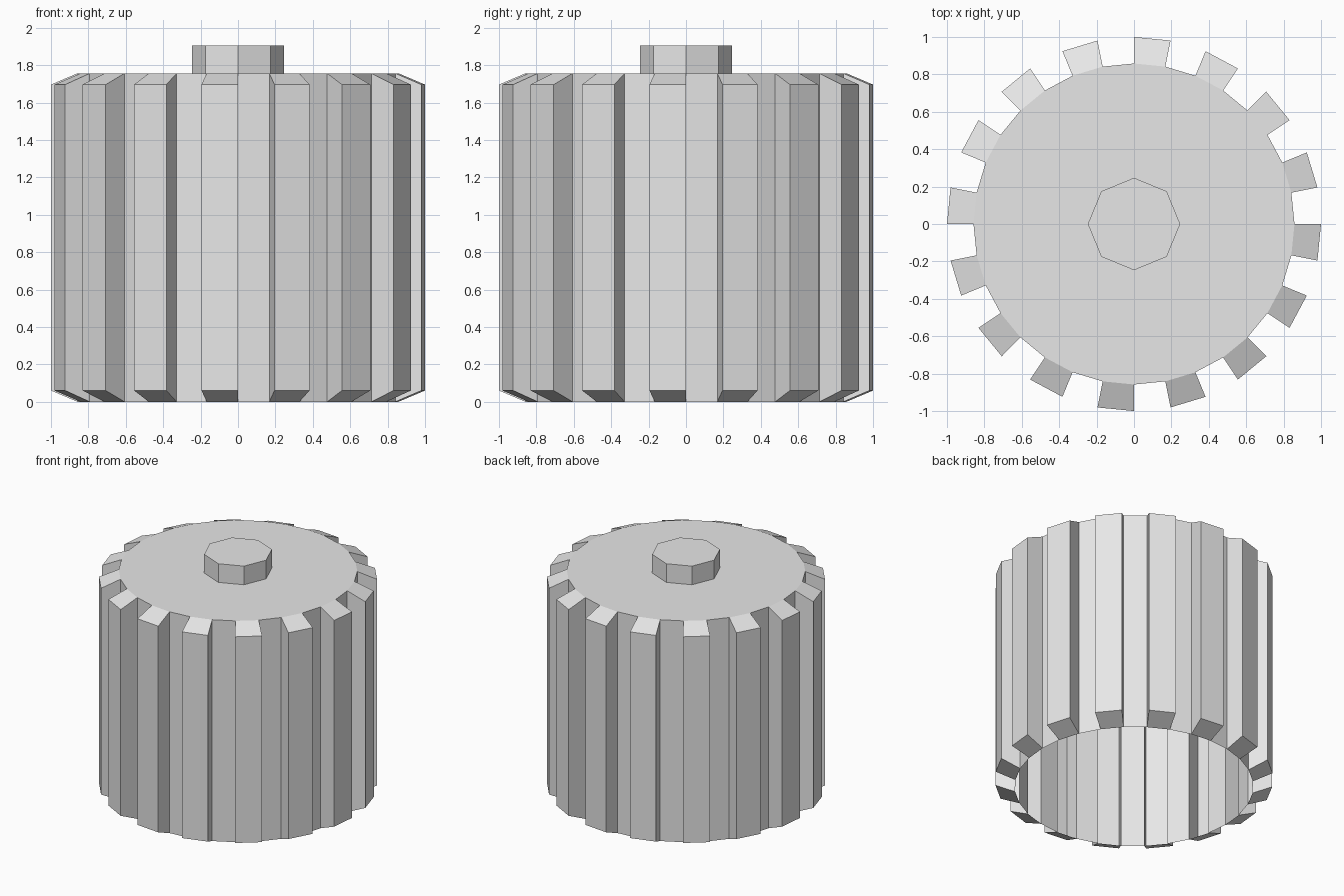
import bpy, bmesh, math
from mathutils import Matrix

cube = bpy.data.objects.get("Cube")
if cube:
    bpy.data.objects.remove(cube, do_unlink=True)

SIDES, RADIUS, TOOTH_RADIUS = 32, 0.858, 1.0
HEIGHT, KNOB_HEIGHT, BEVEL = 1.756, 0.148, 0.06

grey = bpy.data.materials.new("plain grey")
grey.use_nodes = True
grey.diffuse_color = (0.8, 0.8, 0.8, 1)
grey.node_tree.nodes["Principled BSDF"].inputs["Base Color"].default_value = (0.8, 0.8, 0.8, 1)


def prism(sides, radius, bottom, height):
    """Upright prism without its bottom face."""
    bm = bmesh.new()
    bmesh.ops.create_cone(bm, cap_ends=True, segments=sides, radius1=radius, radius2=radius,
                          depth=height, matrix=Matrix.Translation((0, 0, bottom + height / 2)))
    bm.normal_update()
    base = [f for f in bm.faces if f.normal.z < -0.5]
    bmesh.ops.delete(bm, geom=base, context='FACES_ONLY')
    return bm


def finish(bm, name):
    bm.normal_update()
    mesh = bpy.data.meshes.new(name)
    bm.to_mesh(mesh)
    bm.free()
    mesh.materials.append(grey)
    obj = bpy.data.objects.new(name, mesh)
    bpy.context.collection.objects.link(obj)


# Open-bottomed drum: every other wall panel is pulled out into a tapered tooth
drum = prism(SIDES, RADIUS, 0, HEIGHT)
step = math.tau / SIDES


def is_tooth(face):
    c = face.calc_center_median()
    return abs(face.normal.z) < 0.5 and int((math.atan2(c.y, c.x) % math.tau) / step) % 2 == 1


panels = [f for f in drum.faces if is_tooth(f)]
teeth = bmesh.ops.extrude_discrete_faces(drum, faces=panels)["faces"]
for v in {v for f in teeth for v in f.verts}:
    v.co.x *= TOOTH_RADIUS / RADIUS
    v.co.y *= TOOTH_RADIUS / RADIUS
    v.co.z += BEVEL if v.co.z < HEIGHT / 2 else -BEVEL
finish(drum, "toothed_drum")

# Octagonal knob on the lid
finish(prism(8, 0.247, HEIGHT, KNOB_HEIGHT), "top_knob")
